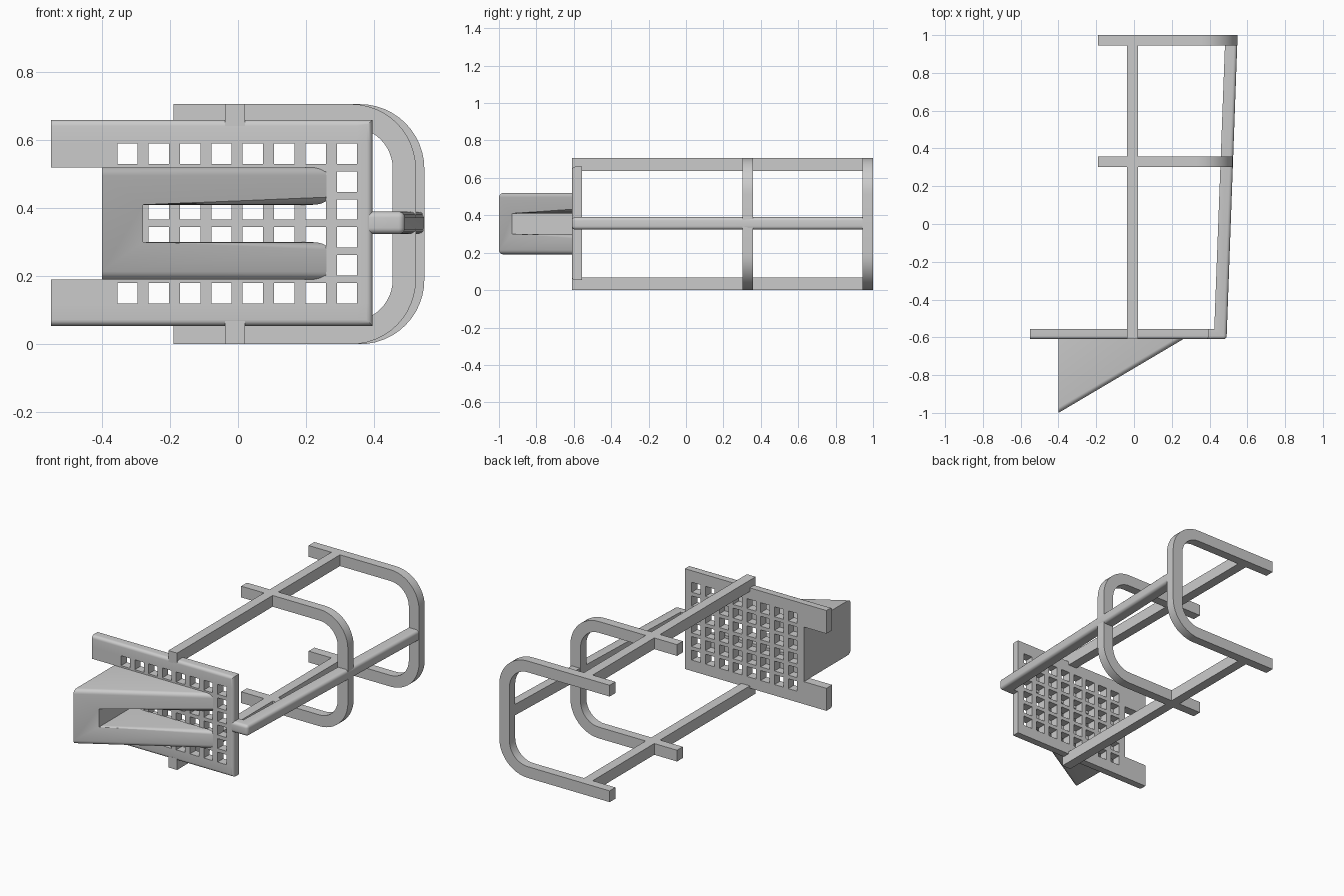
import bpy, bmesh, math

cube = bpy.data.objects.get("Cube")
if cube:
    bpy.data.objects.remove(cube, do_unlink=True)

GREY = (0.6, 0.6, 0.6, 1.0)
metal = bpy.data.materials.new("plain grey")
metal.use_nodes = True
metal.diffuse_color = GREY
metal.node_tree.nodes["Principled BSDF"].inputs["Base Color"].default_value = GREY


def finish(name, bm):
    bmesh.ops.recalc_face_normals(bm, faces=bm.faces[:])
    mesh = bpy.data.meshes.new(name)
    bm.to_mesh(mesh)
    bm.free()
    mesh.materials.append(metal)
    obj = bpy.data.objects.new(name, mesh)
    bpy.context.collection.objects.link(obj)
    bpy.ops.object.select_all(action='DESELECT')
    obj.select_set(True)
    bpy.context.view_layer.objects.active = obj
    bpy.ops.object.shade_smooth_by_angle(angle=math.radians(32))
    return obj


def extrude(bm, faces, vec):
    geom = bmesh.ops.extrude_face_region(bm, geom=faces)["geom"]
    verts = [v for v in geom if isinstance(v, bmesh.types.BMVert)]
    bmesh.ops.translate(bm, verts=verts, vec=vec)
    bmesh.ops.recalc_face_normals(bm, faces=bm.faces[:])
    return verts


def prism(points, vec):
    bm = bmesh.new()
    face = bm.faces.new([bm.verts.new(p) for p in points])
    return bm, extrude(bm, [face], vec)


def round_edges(bm, rule, size):
    edges = [e for e in bm.edges if rule(*(v.co for v in e.verts))]
    bmesh.ops.bevel(bm, geom=edges, offset=size, segments=5, profile=0.5,
                    affect='EDGES', clamp_overlap=False)


def near(a, b):
    return abs(a - b) < 1e-4


FRONT, BACK = -0.61, -0.555      # mounting plate depth
HEIGHT, BAR = 0.706, 0.068       # frame height and bar thickness
MID = HEIGHT / 2

# Perforated plate, made from a grid of cells with a notch on one side
half, left, right, low, high = 0.03, -0.55, 0.396, 0.054, 0.66
cols = [-0.325 + 0.0922 * i for i in range(8)]
rows = [0.15 + 0.082 * i for i in range(6)]
xs = sorted([left, -0.4, right] + [c + s for c in cols for s in (-half, half)])
zs = sorted([low, 0.19, 0.52, high] + [r + s for r in rows for s in (-half, half)])


def is_open(x, z):
    hole = any(abs(x - c) < half for c in cols) and any(abs(z - r) < half for r in rows)
    return hole or (x < -0.4 and 0.19 < z < 0.52)


bm = bmesh.new()
grid = [[bm.verts.new((x, BACK, z)) for z in zs] for x in xs]
cells = []
for i in range(len(xs) - 1):
    for j in range(len(zs) - 1):
        if not is_open((xs[i] + xs[i + 1]) / 2, (zs[j] + zs[j + 1]) / 2):
            cells.append(bm.faces.new((grid[i][j], grid[i + 1][j],
                                       grid[i + 1][j + 1], grid[i][j + 1])))
bmesh.ops.delete(bm, geom=[v for v in bm.verts if not v.link_faces], context='VERTS')
extrude(bm, cells, (0, FRONT - BACK, 0))


def plate_rim(a, b):
    if not (near(a.y, FRONT) and near(b.y, FRONT)):
        return False
    return any(near(a.z, z) and near(b.z, z) for z in (low, high)) or \
        (near(a.x, right) and near(b.x, right))


round_edges(bm, plate_rim, 0.018)
finish("perforated_plate", bm)

# Forked wedge: a C outline whose front is sheared into a slope
outline = [(-0.4, 0.19), (0.3, 0.19), (0.3, 0.3), (-0.28, 0.3),
           (-0.28, 0.41), (0.3, 0.41), (0.3, 0.52), (-0.4, 0.52)]
bm, front = prism([(x, -0.54, z) for x, z in outline], (0, -0.1, 0))
for v in front:
    v.co.y = FRONT - 0.39 * (0.26 - v.co.x) / 0.66
slope = set(tuple(v.co) for v in front)
round_edges(bm, lambda a, b: tuple(a) in slope and tuple(b) in slope and near(a.z, b.z), 0.024)
cut = bmesh.ops.bisect_plane(bm, geom=bm.verts[:] + bm.edges[:] + bm.faces[:],
                             plane_co=(0, FRONT + 0.004, 0), plane_no=(0, 1, 0),
                             clear_outer=True)["geom_cut"]
bmesh.ops.edgeloop_fill(bm, edges=[e for e in cut if isinstance(e, bmesh.types.BMEdge)])
finish("forked_wedge", bm)

# Long straight rails, top and bottom
for name, z in (("lower_rail", 0), ("upper_rail", HEIGHT - BAR)):
    bm, _ = prism([(-0.038, FRONT, z), (0.02, FRONT, z),
                   (0.02, FRONT, z + BAR), (-0.038, FRONT, z + BAR)], (0, 1 - FRONT, 0))
    finish(name, bm)


# Hoops: flat U-shaped bars with rounded corners, open on one side
def u_path(edge, inset, radius):
    cx, dz = edge - inset - radius, MID - inset - radius
    pts = [(-0.19, inset)]
    for side, start in ((-1, -90), (1, 0)):
        for k in range(13):
            a = math.radians(start + 7.5 * k)
            pts.append((cx + radius * math.cos(a), MID + side * dz + radius * math.sin(a)))
    return pts + [(-0.19, HEIGHT - inset)]


for name, edge, y in (("middle_hoop", 0.523, 0.302), ("rear_hoop", 0.548, 0.945)):
    loop = u_path(edge, 0, 0.19) + u_path(edge, BAR, 0.122)[::-1]
    bm, _ = prism([(x, y, z) for x, z in loop], (0, 0.055, 0))
    finish(name, bm)

# Side rail: an elbow from the plate, then a slightly splayed run to the rear
elbow = [(0.385, FRONT), (0.49, FRONT), (0.547, 0.96),
         (0.482, 0.96), (0.425, BACK), (0.385, BACK)]
bm, _ = prism([(x, y, MID - 0.029) for x, y in elbow], (0, 0, 0.066))


def outer_edge(a, b):
    return all(near(p.y, FRONT) or p.x > 0.5 for p in (a, b)) and \
        (near(a.z, b.z) or near(a.x, 0.49)) and not (a.x > 0.5 and b.x > 0.5)


round_edges(bm, outer_edge, 0.018)
finish("side_rail", bm)
